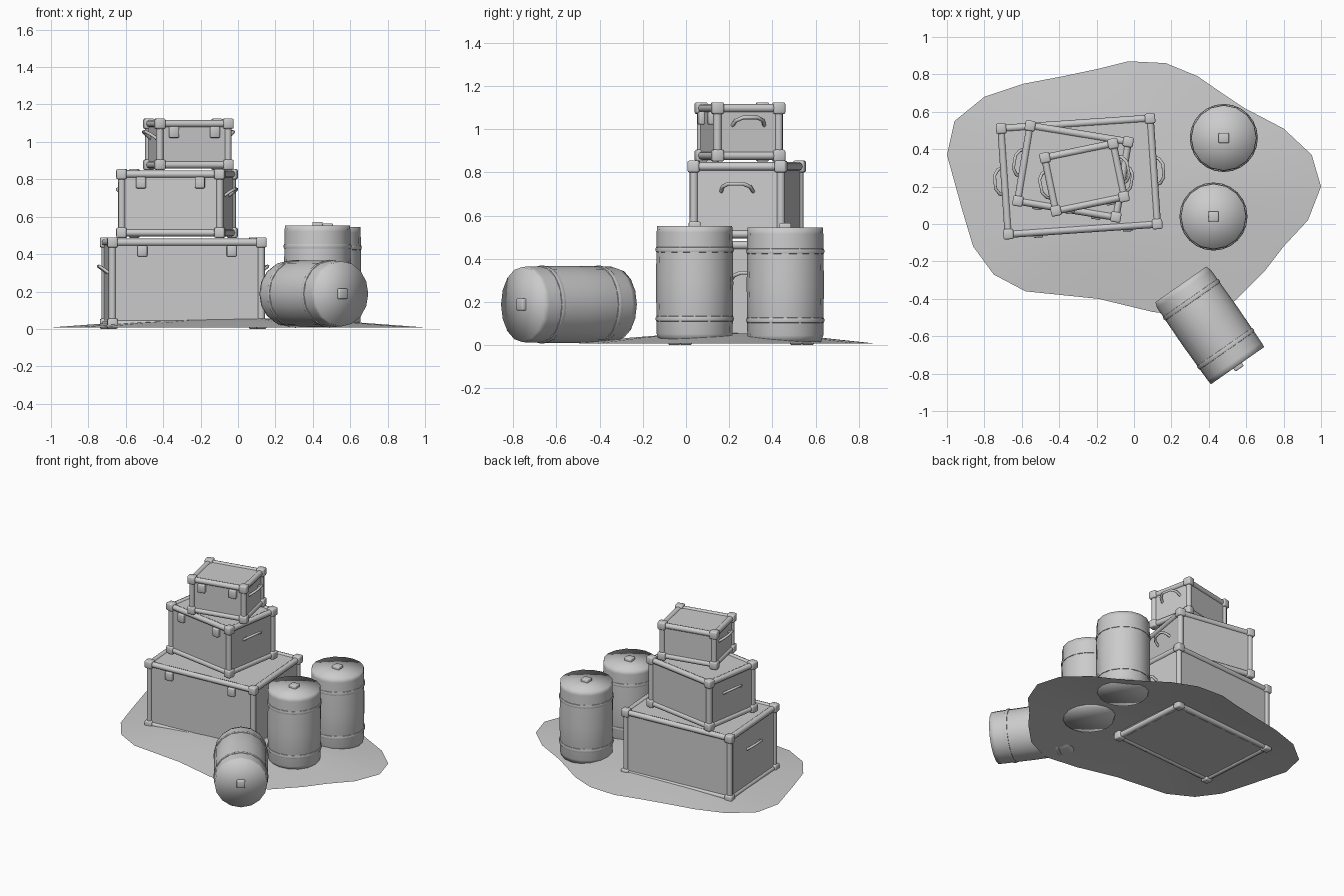
import bpy, bmesh, math
from mathutils import Matrix, Vector

if "Cube" in bpy.data.objects:
    bpy.data.objects.remove(bpy.data.objects["Cube"])


def make_object(name, bm, matrix, smooth=None):
    mesh = bpy.data.meshes.new(name)
    bm.normal_update()
    bm.to_mesh(mesh)
    bm.free()
    ob = bpy.data.objects.new(name, mesh)
    bpy.context.collection.objects.link(ob)
    ob.matrix_world = matrix
    if smooth is not None:
        bpy.ops.object.select_all(action='DESELECT')
        bpy.context.view_layer.objects.active = ob
        ob.select_set(True)
        if smooth >= 180:
            bpy.ops.object.shade_smooth()
        else:
            bpy.ops.object.shade_smooth_by_angle(angle=math.radians(smooth))
    return ob


def add_box(bm, centre, size, bevel=0.0):
    m = Matrix.Translation(centre) @ Matrix.Diagonal((*size, 1))
    verts = bmesh.ops.create_cube(bm, size=1, matrix=m)['verts']
    if bevel:
        edges = list({e for v in verts for e in v.link_edges})
        bmesh.ops.bevel(bm, geom=edges, offset=bevel, segments=2, profile=0.5, affect='EDGES')


def add_rod(bm, a, b, r):
    a, b = Vector(a), Vector(b)
    rot = (b - a).to_track_quat('Z', 'Y').to_matrix().to_4x4()
    bmesh.ops.create_cone(bm, cap_ends=True, segments=8, radius1=r, radius2=r,
                          depth=(b - a).length, matrix=Matrix.Translation((a + b) / 2) @ rot)


def chest(name, x, y, z, angle, w, d, h):
    """w and d are measured between the corner block centres."""
    m = Matrix.Translation((x, y, z)) @ Matrix.Rotation(math.radians(angle), 4, 'Z')
    hw, hd, c = w / 2, d / 2, 0.0275
    lo, hi = c, h - c
    # body panels
    bm = bmesh.new()
    add_box(bm, (0, 0, h / 2), (w + 0.012, d + 0.012, h - 0.036))
    make_object(name + "_body", bm, m)
    # rounded edge trim along all twelve edges
    bm = bmesh.new()
    for s in (-1, 1):
        for t in (-1, 1):
            add_rod(bm, (s * hw, t * hd, lo), (s * hw, t * hd, hi), 0.02)
        for zz in (lo, hi):
            add_rod(bm, (-hw, s * hd, zz), (hw, s * hd, zz), 0.02)
            add_rod(bm, (s * hw, -hd, zz), (s * hw, hd, zz), 0.02)
    make_object(name + "_edge_trim", bm, m, 50)
    # corner blocks
    bm = bmesh.new()
    for sx in (-hw, hw):
        for sy in (-hd, hd):
            for zz in (lo, hi):
                add_box(bm, (sx, sy, zz), (0.055, 0.055, 0.055), 0.009)
    make_object(name + "_corner_blocks", bm, m, 50)
    # front latches
    bm = bmesh.new()
    for s in (-1, 1):
        add_box(bm, (s * 0.3 * w, -hd - 0.014, h - 0.073), (0.052, 0.03, 0.06), 0.006)
    make_object(name + "_latches", bm, m, 50)
    # side handles
    for s, side in ((-1, "left"), (1, "right")):
        cu = bpy.data.curves.new(name + "_handle_" + side, 'CURVE')
        cu.dimensions = '3D'
        cu.bevel_depth = 0.009
        cu.bevel_resolution = 1
        cu.use_fill_caps = True
        sp = cu.splines.new('POLY')
        pts = [(0, -0.075, 0), (0.03, -0.065, 0.022), (0.05, -0.035, 0.036),
               (0.05, 0.035, 0.036), (0.03, 0.065, 0.022), (0, 0.075, 0)]
        sp.points.add(len(pts) - 1)
        for p, (px, py, pz) in zip(sp.points, pts):
            p.co = (s * (hw + 0.002 + px), py, 0.61 * h + pz, 1)
        ob = bpy.data.objects.new(cu.name, cu)
        bpy.context.collection.objects.link(ob)
        ob.matrix_world = m
        bpy.ops.object.select_all(action='DESELECT')
        bpy.context.view_layer.objects.active = ob
        ob.select_set(True)
        bpy.ops.object.convert(target='MESH')


def add_lathe(bm, profile, n, closed=False):
    """Revolve (radius, z) points; zero radius ends become fans."""
    rings = []
    for r, z in profile:
        if r == 0:
            rings.append([bm.verts.new((0, 0, z))] * n)
        else:
            rings.append([bm.verts.new((r * math.cos(2 * math.pi * i / n),
                                        r * math.sin(2 * math.pi * i / n), z)) for i in range(n)])
    pairs = list(zip(rings, rings[1:])) + ([(rings[-1], rings[0])] if closed else [])
    for a, b in pairs:
        for i in range(n):
            j = (i + 1) % n
            bm.faces.new(list(dict.fromkeys((a[i], a[j], b[j], b[i]))))


def barrel(name, matrix):
    # body, base at z = 0
    bm = bmesh.new()
    add_lathe(bm, [(0, 0), (0.166, 0), (0.176, 0.03), (0.179, 0.265), (0.176, 0.5), (0.174, 0.53), (0, 0.53)], 16)
    make_object(name + "_body", bm, matrix, 180)
    # two thin hoops, half sunk into the body
    bm = bmesh.new()
    for z in (0.1, 0.42):
        add_lathe(bm, [(0.168, z - 0.014), (0.179, z - 0.011), (0.182, z),
                       (0.179, z + 0.011), (0.168, z + 0.014)], 24, True)
    make_object(name + "_hoops", bm, matrix, 50)
    # stopper on the lid
    bm = bmesh.new()
    add_box(bm, (0, 0, 0.53), (0.055, 0.055, 0.04), 0.006)
    make_object(name + "_stopper", bm, matrix, 50)


# ground patch: irregular outline, gently domed
outline = [(-1, .37), (-.92, .08), (-.86, -.12), (-.75, -.27), (-.58, -.36), (-.19, -.40),
           (.10, -.47), (.35, -.50), (.54, -.41), (.70, -.25), (.80, -.12), (.93, .02), (1, .20),
           (.95, .37), (.80, .51), (.59, .62), (.47, .70), (.34, .79), (.17, .86), (-.03, .87),
           (-.19, .83), (-.38, .79), (-.59, .75), (-.80, .68), (-.96, .55)]
bm = bmesh.new()
cx, cy = 0.0, 0.18
rings = [[bm.verts.new((cx + (x - cx) * t, cy + (y - cy) * t, z)) for x, y in outline]
         for t, z in ((1, .008), (.65, .034), (.3, .053))]
n = len(outline)
for a, b in zip(rings, rings[1:]):
    for i in range(n):
        bm.faces.new((a[i], a[(i + 1) % n], b[(i + 1) % n], b[i]))
mid = bm.verts.new((cx, cy, .057))
for i in range(n):
    bm.faces.new((rings[-1][i], rings[-1][(i + 1) % n], mid))
make_object("ground_patch", bm, Matrix(), 180)

# stacked chests
chest("large_chest", -0.293, 0.255, 0.0, 3.9, 0.798, 0.566, 0.49)
chest("medium_chest", -0.326, 0.281, 0.487, -9.3, 0.531, 0.408, 0.368)
chest("small_chest", -0.265, 0.25, 0.85, 11.7, 0.372, 0.29, 0.275)

# standing and fallen barrels
barrel("rear_barrel", Matrix.Translation((0.48, 0.46, 0.015)))
barrel("middle_barrel", Matrix.Translation((0.425, 0.04, 0.022)))
axis = Vector((0.303, -0.434, 0)).normalized()
barrel("fallen_barrel", Matrix.Translation(Vector((0.402, -0.54, 0.188)) - axis * 0.265)
       @ axis.to_track_quat('Z', 'Y').to_matrix().to_4x4())
